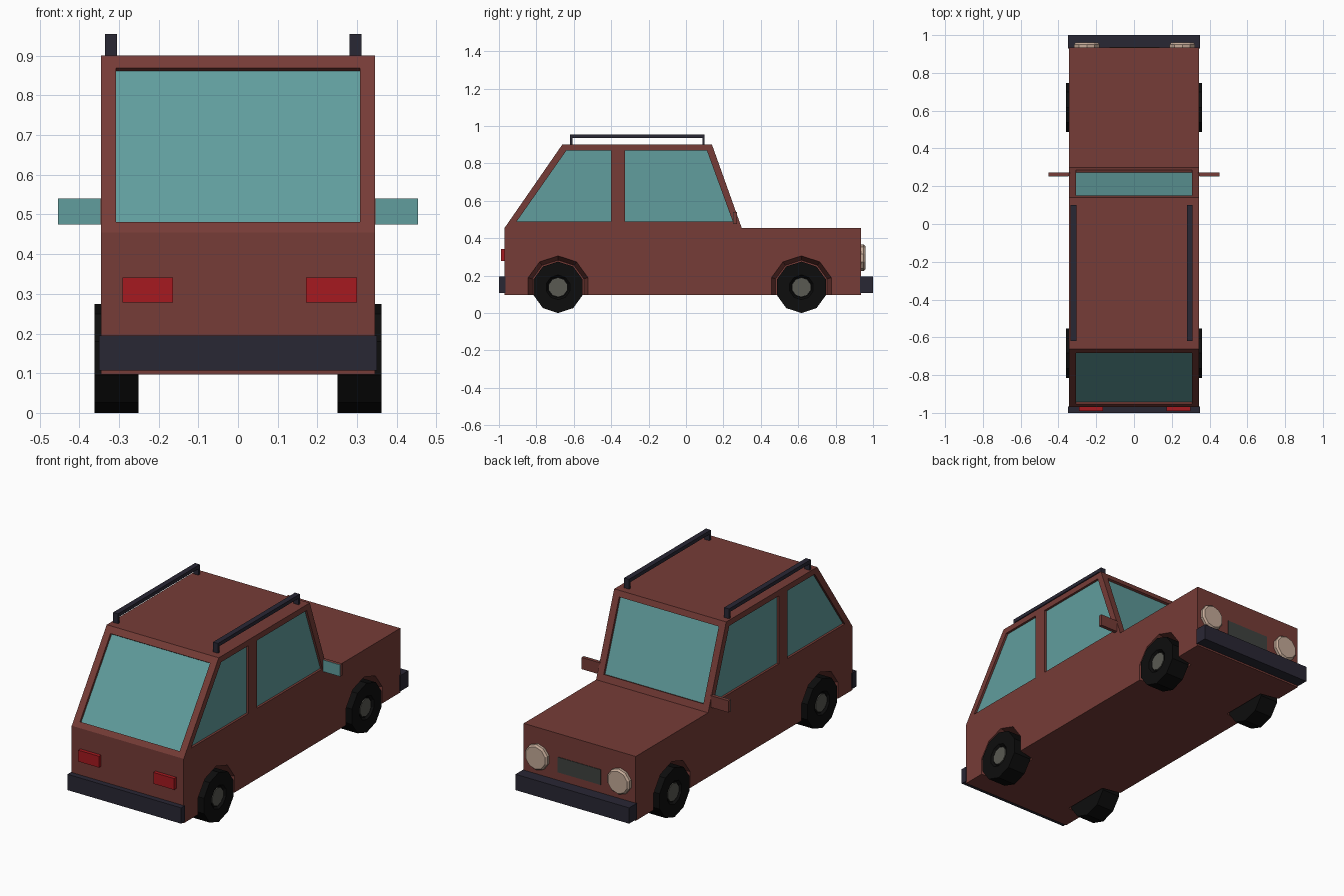
import bpy, bmesh, math
from mathutils import Vector

if "Cube" in bpy.data.objects:
    bpy.data.objects.remove(bpy.data.objects["Cube"])


def material(name, r, g, b):
    m = bpy.data.materials.new(name)
    m.diffuse_color = (r, g, b, 1)
    m.use_nodes = True
    m.node_tree.nodes["Principled BSDF"].inputs["Base Color"].default_value = m.diffuse_color
    return m


RED = material("red_paint", 0.18, 0.045, 0.038)
GLASS = material("teal_glass", 0.12, 0.34, 0.34)
DARK = material("dark_trim", 0.022, 0.02, 0.034)
RUBBER = material("rubber", 0.004, 0.004, 0.004)
METAL = material("hub_metal", 0.1, 0.1, 0.085)
GRILLE = material("grille_grey", 0.05, 0.055, 0.05)
LAMP = material("lamp_cream", 0.55, 0.4, 0.31)
TAIL = material("tail_red", 0.38, 0.01, 0.014)


def prism(bm, pts, x0, x1):
    """Extrude a (y, z) outline from x0 to x1."""
    a = [bm.verts.new((x0, y, z)) for y, z in pts]
    b = [bm.verts.new((x1, y, z)) for y, z in pts]
    bm.faces.new(a)
    bm.faces.new(b[::-1])
    for i in range(len(pts)):
        j = (i + 1) % len(pts)
        bm.faces.new((a[i], b[i], b[j], a[j]))


def lathe(bm, rings, centre, axis="x", n=10):
    """Stack n-sided rings (offset, radius) along x or y, vertex at the top."""
    loops = []
    for off, r in rings:
        loop = []
        for i in range(n):
            t = 2 * math.pi * i / n
            s, c = r * math.sin(t), r * math.cos(t)
            p = (off, s, c) if axis == "x" else (s, off, c)
            loop.append(bm.verts.new(Vector(centre) + Vector(p)))
        loops.append(loop)
    for a, b in zip(loops, loops[1:]):
        for i in range(n):
            j = (i + 1) % n
            bm.faces.new((a[i], a[j], b[j], b[i]))
    bm.faces.new(loops[0][::-1])
    bm.faces.new(loops[-1])


def rect(y0, y1, z0, z1):
    return [(y0, z0), (y1, z0), (y1, z1), (y0, z1)]


def finish(name, bm, mat):
    bmesh.ops.recalc_face_normals(bm, faces=bm.faces[:])
    me = bpy.data.meshes.new(name)
    bm.to_mesh(me)
    bm.free()
    me.materials.append(mat)
    ob = bpy.data.objects.new(name, me)
    bpy.context.collection.objects.link(ob)
    return ob


def block(name, mat, x0, x1, y0, y1, z0, z1):
    bm = bmesh.new()
    prism(bm, rect(y0, y1, z0, z1), x0, x1)
    return finish(name, bm, mat)


def slab(top, bottom, out, d0, d1):
    """Outline of a sloping pane lying between depths d0 and d1."""
    t, b = Vector(top), Vector(bottom)
    n = Vector((t.y - b.y, b.x - t.x)).normalized()
    if n.x * out < 0:
        n = -n
    return [tuple(p) for p in (t + n * d0, b + n * d0, b + n * d1, t + n * d1)]


W = 0.345
WHEEL_Y, WHEEL_Z, WHEEL_R = (-0.684, 0.617), 0.1375, 0.1375

# Body shell
bm = bmesh.new()
prism(bm, [(-0.97, 0.097), (-0.97, 0.455), (-0.662, 0.9), (0.139, 0.9),
           (0.298, 0.455), (0.935, 0.455), (0.935, 0.097)], -W, W)
body = finish("body", bm, RED)

# Window outlines
side_windows = {
    "rear_side_window": [(-0.905, 0.49), (-0.64, 0.868), (-0.4, 0.868), (-0.4, 0.49)],
    "front_side_window": [(-0.325, 0.49), (-0.325, 0.868), (0.112, 0.868), (0.25, 0.49)],
}
slopes = {
    "windscreen": ((0.15, 0.869), (0.2855, 0.49), 1),
    "back_window": ((-0.6835, 0.869), (-0.952, 0.481), -1),
}

# Recess cutter for windows and wheel arches
cut = bmesh.new()
for s in (-1, 1):
    for pts in side_windows.values():
        prism(cut, pts, s * 0.33, s * 0.4)
    for y in WHEEL_Y:
        lathe(cut, [(s * 0.24, 0.145), (s * W, 0.168), (s * 0.4, 0.168)], (0, y, WHEEL_Z))
for top, bottom, out in slopes.values():
    prism(cut, slab(top, bottom, out, -0.015, 0.03), -0.307, 0.307)
cutter = finish("recess_cutter", cut, RED)
cutter.hide_render = True
cutter.hide_viewport = True
mod = body.modifiers.new("recesses", "BOOLEAN")
mod.operation, mod.solver, mod.object = "DIFFERENCE", "EXACT", cutter

# Glass panes
for name, (top, bottom, out) in slopes.items():
    bm = bmesh.new()
    prism(bm, slab(top, bottom, out, -0.02, -0.013), -0.307, 0.307)
    finish(name, bm, GLASS)

for s, side in ((-1, "left"), (1, "right")):
    for name, pts in side_windows.items():
        bm = bmesh.new()
        prism(bm, pts, s * 0.325, s * 0.332)
        finish(f"{side}_{name}", bm, GLASS)

    # Wheels with recessed hubs
    for y, end in zip(WHEEL_Y, ("rear", "front")):
        bm = bmesh.new()
        lathe(bm, [(s * 0.251, WHEEL_R), (s * 0.361, WHEEL_R), (s * 0.361, 0.066),
                   (s * 0.349, 0.056)], (0, y, WHEEL_Z))
        finish(f"{side}_{end}_tyre", bm, RUBBER)
        bm = bmesh.new()
        lathe(bm, [(s * 0.34, 0.05), (s * 0.355, 0.05)], (0, y, WHEEL_Z))
        finish(f"{side}_{end}_hub", bm, METAL)

    # Door mirrors
    block(f"{side}_mirror_shell", RED, s * 0.34, s * 0.453, 0.255, 0.272, 0.475, 0.54)
    block(f"{side}_mirror_glass", GLASS, s * 0.346, s * 0.453, 0.252, 0.255, 0.475, 0.54)

    # Headlights and tail lights
    bm = bmesh.new()
    lathe(bm, [(0.93, 0.071), (0.95, 0.071), (0.96, 0.062)], (0.003 + s * 0.253, 0, 0.295), "y")
    finish(f"{side}_headlight", bm, LAMP)
    tx = 0.004 + s * 0.2315
    block(f"{side}_tail_light", TAIL, tx - 0.064, tx + 0.064, -0.99, -0.965, 0.278, 0.341)

    # Roof rails on end posts
    rx = -0.012 + s * 0.308
    bm = bmesh.new()
    prism(bm, [(-0.62, 0.895), (-0.62, 0.955), (0.1, 0.955), (0.1, 0.895), (0.087, 0.895),
               (0.087, 0.935), (-0.607, 0.935), (-0.607, 0.895)], rx - 0.015, rx + 0.015)
    finish(f"{side}_roof_rail", bm, DARK)

# Bumpers and grille
block("rear_bumper", DARK, -0.35, 0.35, -1.0, -0.965, 0.107, 0.195)
block("front_bumper", DARK, -0.35, 0.35, 0.93, 1.0, 0.107, 0.195)
block("grille", GRILLE, -0.13, 0.135, 0.93, 0.938, 0.24, 0.325)
